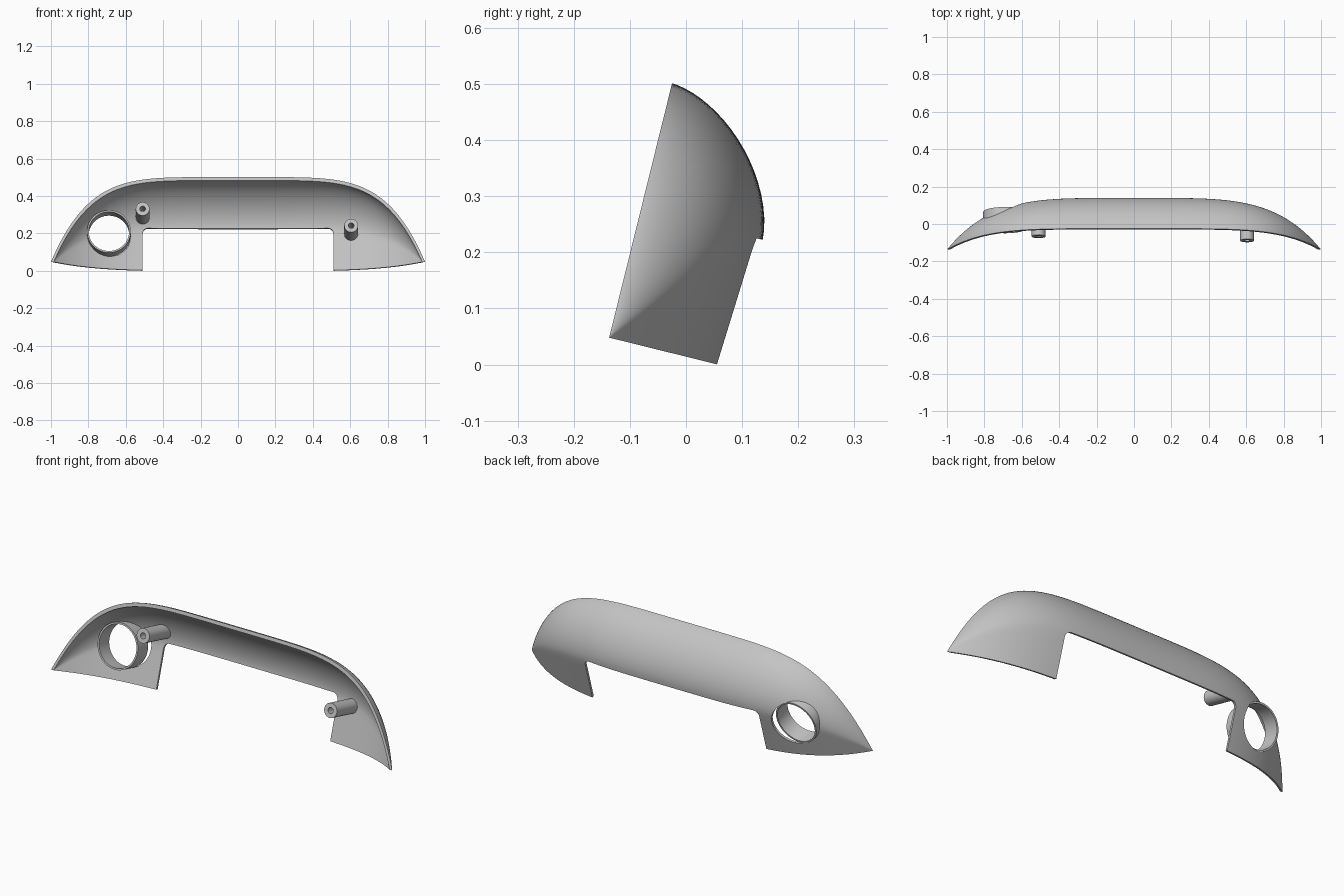
import bpy, bmesh, math

cube = bpy.data.objects.get("Cube")
if cube:
    bpy.data.objects.remove(cube, do_unlink=True)

TILT = math.radians(-13.9)      # rim plane leans back
ORIGIN = (0, -0.137, 0.048)
HEIGHT, DEPTH = 0.467, 0.224

grey = bpy.data.materials.new("plain_grey")
grey.use_nodes = True
colour = (0.55, 0.55, 0.55, 1)
grey.diffuse_color = colour
grey.node_tree.nodes["Principled BSDF"].inputs["Base Color"].default_value = colour


def make_object(name, bm):
    """Local axes: x across, y depth behind the rim, z height along the rim plane."""
    bmesh.ops.recalc_face_normals(bm, faces=bm.faces[:])
    mesh = bpy.data.meshes.new(name)
    bm.to_mesh(mesh)
    bm.free()
    mesh.materials.append(grey)
    obj = bpy.data.objects.new(name, mesh)
    bpy.context.collection.objects.link(obj)
    obj.location = ORIGIN
    obj.rotation_euler.x = TILT
    return obj


def smooth(obj):
    bpy.ops.object.select_all(action='DESELECT')
    obj.select_set(True)
    bpy.context.view_layer.objects.active = obj
    bpy.ops.object.shade_smooth_by_angle(angle=math.radians(30))


# Shape rules of the curved shell
def rim_height(x):
    return HEIGHT * (1 - abs(x) ** 5.2)


def section(t):
    if t <= 0.5:
        return 0.94 + 0.12 * t
    return max(0, 1 - (2 * t - 1) ** 1.7) ** 0.6


def depth_at(x, h):
    return DEPTH * (1 - abs(x) ** 4.2) * section(min(1, h / rim_height(x)))


def lathe(rings, cx, cz, closed, sides=48, seat=False):
    """Revolve (radius, depth) pairs; seat drops the first ring onto the shell."""
    bm = bmesh.new()
    loops = []
    for k, (r, d) in enumerate(rings):
        loop = []
        for i in range(sides):
            a = 2 * math.pi * i / sides
            x, z = cx + r * math.cos(a), cz + r * math.sin(a)
            y = depth_at(x, z) * 0.97 if seat and k == 0 else d
            loop.append(bm.verts.new((x, y, z)))
        loops.append(loop)
    pairs = list(zip(loops, loops[1:]))
    if closed:
        pairs.append((loops[-1], loops[0]))
    else:
        bm.faces.new(loops[0])
        bm.faces.new(loops[-1])
    for a, b in pairs:
        for i in range(sides):
            j = (i + 1) % sides
            bm.faces.new((a[i], a[j], b[j], b[i]))
    return bm


# Shell: outer and inner skins joined around the border
COLS, LOW, HIGH = 90, 6, 18
ts = [0.5 * j / LOW for j in range(LOW)]
ts += [0.5 + 0.5 * math.sin(math.pi / 2 * k / HIGH) for k in range(HIGH + 1)]
ROWS = len(ts) - 1
bm = bmesh.new()
skins = []
for sx, sd, sh in ((1, 1, 1), (0.985, 0.945, 0.96)):
    skin = []
    for i in range(COLS + 1):
        x = math.sin(math.pi / 2 * 0.985 * (2 * i / COLS - 1))
        h = rim_height(x)
        skin.append([bm.verts.new((x * sx, depth_at(x, t * h) * sd, t * h * sh)) for t in ts])
    skins.append(skin)
    for i in range(COLS):
        for j in range(ROWS):
            bm.faces.new((skin[i][j], skin[i + 1][j], skin[i + 1][j + 1], skin[i][j + 1]))
border = [(i, 0) for i in range(COLS)] + [(COLS, j) for j in range(ROWS)]
border += [(i, ROWS) for i in range(COLS, 0, -1)] + [(0, j) for j in range(ROWS, 0, -1)]
outer, inner = skins
for (a, b), (c, d) in zip(border, border[1:] + border[:1]):
    bm.faces.new((outer[a][b], outer[c][d], inner[c][d], inner[a][b]))
shell = make_object("shell", bm)

# Notch cutter with rounded upper corners
bm = bmesh.new()
bmesh.ops.create_cube(bm, size=1)
for v in bm.verts:
    v.co = (v.co.x * 1.02, v.co.y + 0.2, 0.235 if v.co.z > 0 else -0.1)
corners = [e for e in bm.edges if all(v.co.z > 0 for v in e.verts)
           and abs(e.verts[0].co.x - e.verts[1].co.x) < 0.01]
bmesh.ops.bevel(bm, geom=corners, offset=0.03, segments=6, profile=0.5, affect='EDGES')
notch = make_object("notch_cutter", bm)

# Round opening cutter
RING_X, RING_H = -0.69, 0.186
hole = make_object("opening_cutter",
                   lathe([(0.116, -0.1), (0.116, 0.4)], RING_X, RING_H, False, 64))

bpy.context.view_layer.objects.active = shell
for cutter in (notch, hole):
    cutter.hide_render = True
    mod = shell.modifiers.new(cutter.name, 'BOOLEAN')
    mod.operation = 'DIFFERENCE'
    mod.solver = 'EXACT'
    mod.object = cutter
    bpy.ops.object.modifier_apply(modifier=mod.name)
    bpy.data.objects.remove(cutter, do_unlink=True)
smooth(shell)

# Collar in the round opening
collar = [(0.117, 0.073), (0.117, 0.16), (0.108, 0.16), (0.108, 0.073)]
smooth(make_object("opening_collar", lathe(collar, RING_X, RING_H, True, 64)))

# Screw posts with blind holes
for name, x, h in (("right_screw_post", -0.51, 0.292), ("left_screw_post", 0.605, 0.2)):
    post = [(0.037, 0), (0.037, 0), (0.015, 0), (0.015, 0.1)]
    smooth(make_object(name, lathe(post, x, h, False, 32, seat=True)))
